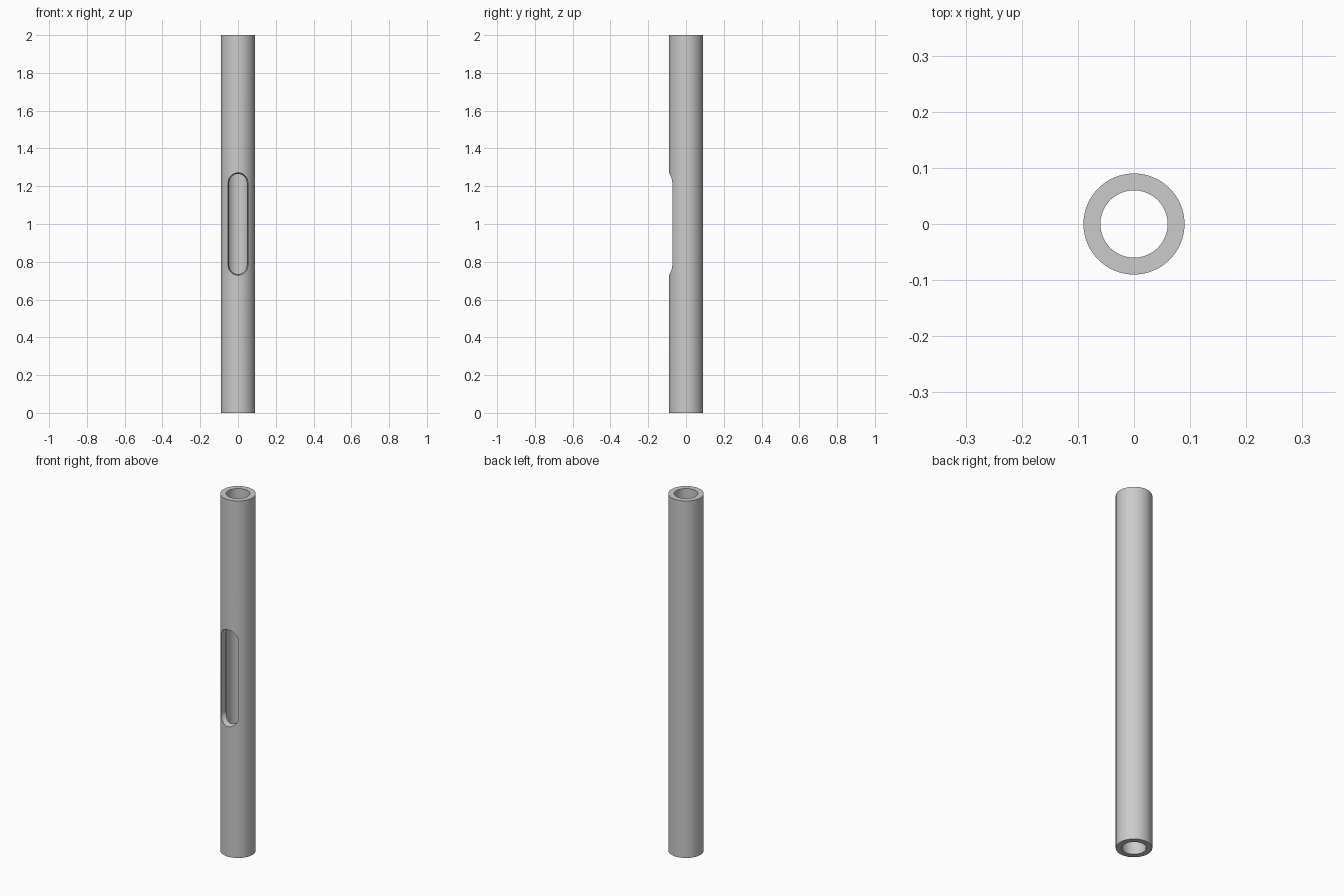
import bpy, bmesh, math

if "Cube" in bpy.data.objects:
    bpy.data.objects.remove(bpy.data.objects["Cube"])

SIDES, OUTER, INNER, HEIGHT = 64, 0.09, 0.06, 2.0


def make_object(name, bm):
    bmesh.ops.recalc_face_normals(bm, faces=bm.faces)
    mesh = bpy.data.meshes.new(name)
    bm.to_mesh(mesh)
    bm.free()
    obj = bpy.data.objects.new(name, mesh)
    bpy.context.collection.objects.link(obj)
    return obj


# Hollow tube: four rings joined into a closed wall
bm = bmesh.new()
rings = []
for r, z in [(OUTER, 0), (OUTER, HEIGHT), (INNER, HEIGHT), (INNER, 0)]:
    rings.append([bm.verts.new((r * math.cos(2 * math.pi * i / SIDES),
                                r * math.sin(2 * math.pi * i / SIDES), z))
                  for i in range(SIDES)])
for k in range(4):
    a, b = rings[k], rings[(k + 1) % 4]
    for i in range(SIDES):
        j = (i + 1) % SIDES
        bm.faces.new((a[i], a[j], b[j], b[i]))
tube = make_object("tube", bm)


# Slightly tapered round-ended slot, open through the front wall only
def slot_outline(bm, y, r):
    pts = []
    for centre, start in [(1.215, 0), (0.785, math.pi)]:
        for i in range(17):
            t = start + math.pi * i / 16
            pts.append(bm.verts.new((r * math.cos(t), y, centre + r * math.sin(t))))
    return pts


bm = bmesh.new()
front = slot_outline(bm, -0.12, 0.062)
back = slot_outline(bm, 0.0, 0.040)
bm.faces.new(front)
bm.faces.new(back[::-1])
for i in range(len(front)):
    j = (i + 1) % len(front)
    bm.faces.new((front[i], front[j], back[j], back[i]))
cutter = make_object("slot_cutter", bm)
cutter.hide_render = True

# Cut the slot, then smooth the round walls
cut = tube.modifiers.new("slot", 'BOOLEAN')
cut.operation = 'DIFFERENCE'
cut.solver = 'EXACT'
cut.object = cutter
bpy.context.view_layer.objects.active = tube
tube.select_set(True)
bpy.ops.object.modifier_apply(modifier=cut.name)
bpy.data.objects.remove(cutter)
bpy.ops.object.shade_smooth_by_angle(angle=math.radians(30))
